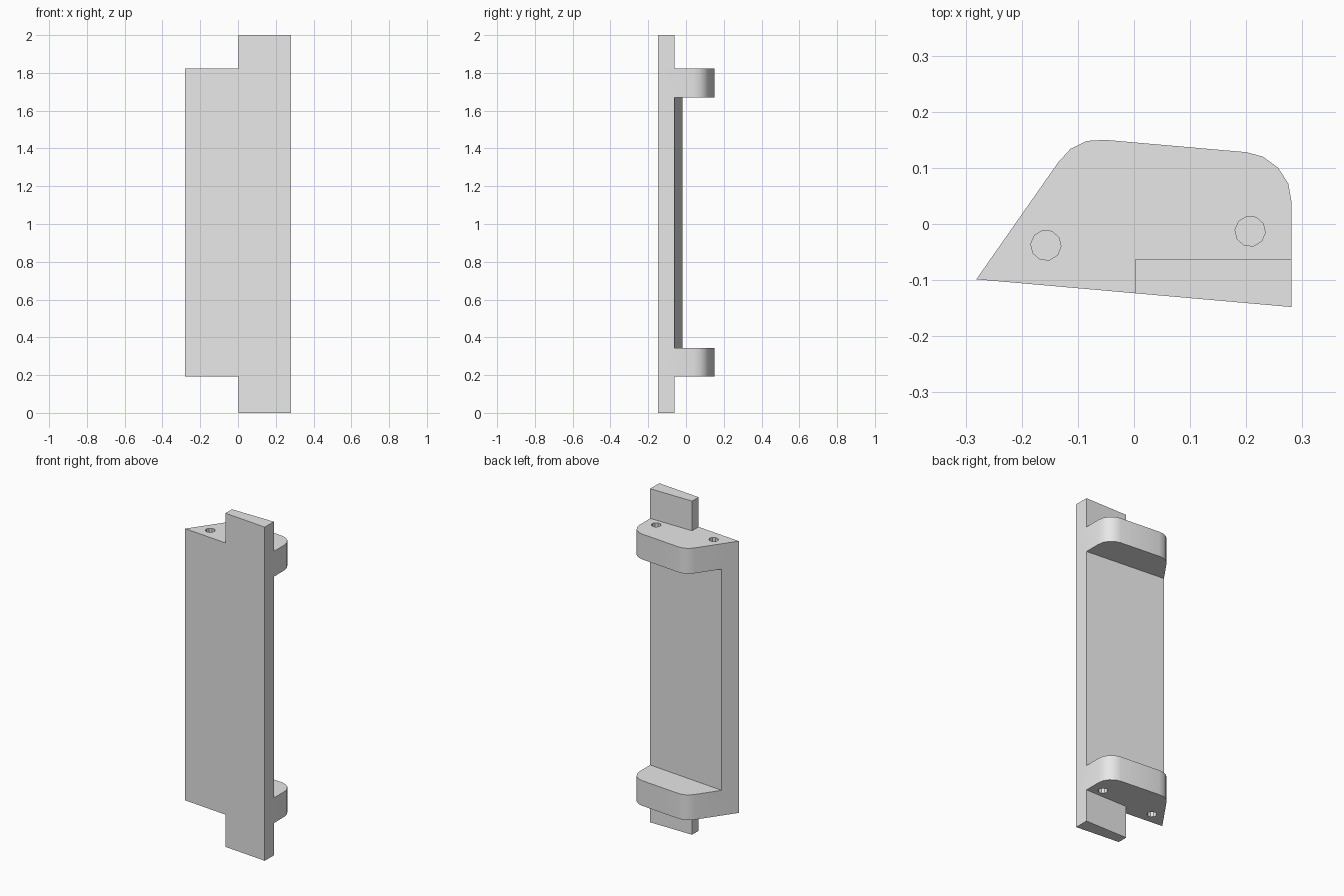
import bpy, bmesh
from math import cos, sin, radians

if "Cube" in bpy.data.objects:
    bpy.data.objects.remove(bpy.data.objects["Cube"], do_unlink=True)

grey = bpy.data.materials.new("light_grey")
grey.use_nodes = True
grey.diffuse_color = (0.8, 0.8, 0.8, 1)
grey.node_tree.nodes["Principled BSDF"].inputs["Base Color"].default_value = (0.8, 0.8, 0.8, 1)

X0, X1 = -0.281, 0.281
BOTTOM, TOP = 0.193, 1.822          # body ends
SHELF, CEILING = 0.344, 1.67        # pocket ends
BACK = -0.062                       # plate back at the left edge
SLOPE = -0.088


def front_y(x):
    return -0.148 + SLOPE * (x - X1)


def back_y(x):
    return BACK + SLOPE * (x - X1)


def prism(name, outline, z0, z1):
    """Extrude a counter-clockwise plan outline from z0 to z1."""
    bm = bmesh.new()
    face = bm.faces.new([bm.verts.new((x, y, z0)) for x, y in outline])
    out = bmesh.ops.extrude_face_region(bm, geom=[face])
    verts = [g for g in out["geom"] if isinstance(g, bmesh.types.BMVert)]
    bmesh.ops.translate(bm, vec=(0, 0, z1 - z0), verts=verts)
    bmesh.ops.recalc_face_normals(bm, faces=bm.faces)
    mesh = bpy.data.meshes.new(name)
    bm.to_mesh(mesh)
    bm.free()
    obj = bpy.data.objects.new(name, mesh)
    bpy.context.collection.objects.link(obj)
    mesh.materials.append(grey)
    return obj


def activate(obj):
    bpy.ops.object.select_all(action="DESELECT")
    obj.select_set(True)
    bpy.context.view_layer.objects.active = obj


def cut(obj, cutter):
    cutter.hide_render = True
    mod = obj.modifiers.new("cut", "BOOLEAN")
    mod.operation = "DIFFERENCE"
    mod.solver = "EXACT"
    mod.object = cutter
    activate(obj)
    bpy.ops.object.modifier_apply(modifier=mod.name)
    bpy.data.objects.remove(cutter, do_unlink=True)


# Body: full-height block with rounded back corners
body = prism("bracket_body", [
    (X0, front_y(X0)), (X1, front_y(X1)),
    (X1, 0.038), (0.275, 0.072), (0.257, 0.1), (0.23, 0.12), (0.2, 0.128),
    (-0.052, 0.15), (-0.084, 0.148), (-0.113, 0.134), (-0.135, 0.11),
], BOTTOM, TOP)

# Pocket that leaves the slanted plate between two end brackets
cut(body, prism("pocket_cutter", [
    (-0.4, back_y(-0.4)), (0.4, back_y(0.4)), (0.4, 0.3), (-0.4, 0.3),
], SHELF, CEILING))

# Blind ten-sided screw holes in both ends
DEPTH, R = 0.1, 0.027
for hx, hy in ((-0.157, -0.038), (0.207, -0.013)):
    ring = [(hx + R * cos(radians(36 * i - 5)), hy + R * sin(radians(36 * i - 5)))
            for i in range(10)]
    for z0, z1 in ((BOTTOM - 0.05, BOTTOM + DEPTH), (TOP - DEPTH, TOP + 0.05)):
        cut(body, prism("hole_cutter", ring, z0, z1))

# Tabs that continue the plate past both ends
tab = [(0.003, front_y(0.003)), (X1, front_y(X1)), (X1, BACK), (0.003, BACK)]
parts = [body,
         prism("lower_tab", tab, 0, BOTTOM),
         prism("upper_tab", tab, TOP, 2)]

for part in parts:
    activate(part)
    bpy.ops.object.shade_smooth_by_angle(angle=radians(30))
